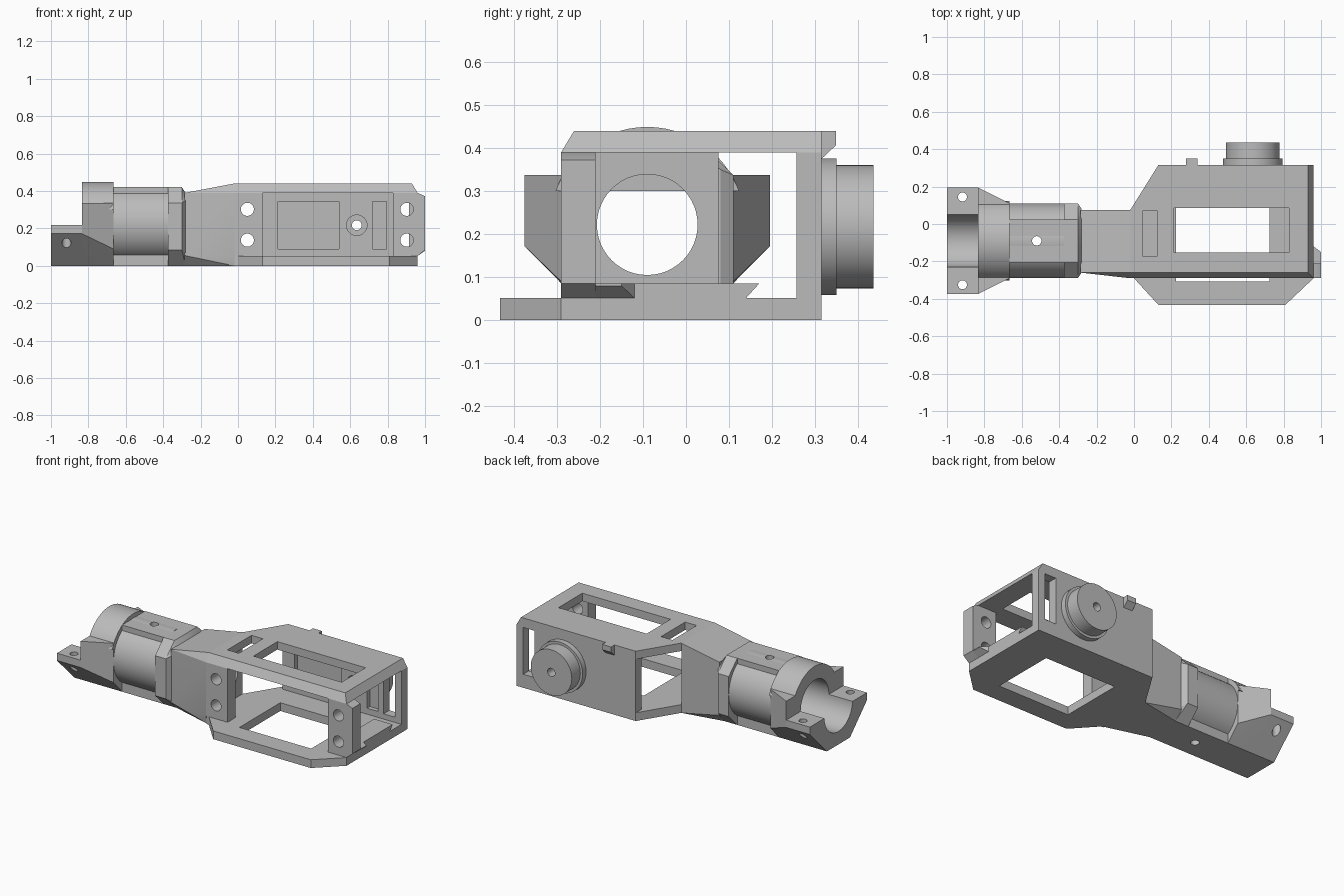
import bpy, bmesh, math
from mathutils import Matrix, Vector

if "Cube" in bpy.data.objects:
    bpy.data.objects.remove(bpy.data.objects["Cube"])

grey = bpy.data.materials.new("plain_grey")
grey.use_nodes = True
grey.diffuse_color = (0.5, 0.5, 0.5, 1)
grey.node_tree.nodes["Principled BSDF"].inputs["Base Color"].default_value = (0.5, 0.5, 0.5, 1)

CY, CZ = -0.09, 0.222          # tube axis
FLAT, HALF, TOP = 0.115, 0.2, 0.42


def finish(name, bm):
    bmesh.ops.recalc_face_normals(bm, faces=bm.faces)
    me = bpy.data.meshes.new(name)
    bm.to_mesh(me)
    bm.free()
    me.materials.append(grey)
    ob = bpy.data.objects.new(name, me)
    bpy.context.collection.objects.link(ob)
    return ob


def place(axis, a, b, h):
    return {"x": (h, a, b), "y": (a, h, b), "z": (a, b, h)}[axis]


def prism(name, outline, axis, lo, hi):
    """Extrude a 2D outline along an axis."""
    bm = bmesh.new()
    face = bm.faces.new([bm.verts.new(place(axis, a, b, lo)) for a, b in outline])
    new = bmesh.ops.extrude_face_region(bm, geom=[face])["geom"]
    step = Vector(place(axis, 0, 0, hi - lo))
    bmesh.ops.translate(bm, vec=step, verts=[v for v in new if isinstance(v, bmesh.types.BMVert)])
    return finish(name, bm)


def box(name, x0, x1, y0, y1, z0, z1):
    return prism(name, [(x0, y0), (x1, y0), (x1, y1), (x0, y1)], "z", z0, z1)


def cyl(name, axis, a, b, r, lo, hi, n=48):
    ring = [(a + r * math.cos(2 * math.pi * i / n), b + r * math.sin(2 * math.pi * i / n)) for i in range(n)]
    return prism(name, ring, axis, lo, hi)


def hull(name, *sections):
    """Loft convex (x, [(y, z)...]) sections into one solid."""
    bm = bmesh.new()
    for x, pts in sections:
        for y, z in pts:
            bm.verts.new((x, y, z))
    bmesh.ops.convex_hull(bm, input=bm.verts)
    bmesh.ops.dissolve_limit(bm, angle_limit=0.01, verts=bm.verts, edges=bm.edges)
    return finish(name, bm)


def cut(ob, *cutters):
    for c in cutters:
        c.hide_render = True
        m = ob.modifiers.new("cut", "BOOLEAN")
        m.operation, m.solver, m.object = "DIFFERENCE", "EXACT", c
    dg = bpy.context.evaluated_depsgraph_get()
    me = bpy.data.meshes.new_from_object(ob.evaluated_get(dg))
    ob.modifiers.clear()
    ob.data = me
    for c in cutters:
        bpy.data.objects.remove(c)
    return ob


def smooth(ob):
    bpy.ops.object.select_all(action="DESELECT")
    ob.select_set(True)
    bpy.context.view_layer.objects.active = ob
    bpy.ops.object.shade_smooth_by_angle(angle=math.radians(30))


def sym(half_pts):
    """Mirror (half width, z) points about the tube axis."""
    return [(CY + w, z) for w, z in half_pts] + [(CY - w, z) for w, z in reversed(half_pts)]


def bore():
    return cyl("bore", "x", CY, CZ, 0.117, -1.1, 0.01)


def wide_bore():
    return cyl("wide_bore", "x", CY, CZ, 0.14, -1.1, -0.665)


def pin_hole():
    return cyl("pin_hole", "z", -0.52, CY, 0.025, -0.1, 0.6, 24)


# clamp half shell with bolt holes
clamp = prism("clamp_lower_half", sym([(FLAT, 0), (0.285, 0.172), (0.285, 0.218)]), "x", -1, -0.835)
cut(clamp, wide_bore(), *[cyl("bolt_hole", "z", -0.917, CY + s * 0.235, 0.024, -0.1, 0.5, 24) for s in (-1, 1)])

# clamp shoulder: tapered wings and round crown
wings = hull("clamp_wings",
             (-0.835, sym([(FLAT, 0), (0.285, 0.172), (0.285, 0.337)])),
             (-0.665, sym([(FLAT, 0), (HALF, 0.09), (HALF, 0.337)])))
cut(wings, wide_bore())
crown = cyl("clamp_crown", "x", CY, CZ, 0.227, -0.835, -0.665, 64)
cut(crown, wide_bore(), box("crown_trim", -0.9, -0.6, -0.5, 0.4, -0.1, 0.3))

# tube sleeve with flat strips above and below
sleeve = cyl("tube_sleeve", "x", CY, CZ, HALF, -0.665, -0.375, 64)
cut(sleeve, bore(), pin_hole())
strip = box("sleeve_flats", -0.665, -0.375, CY - FLAT, CY + FLAT, 0, TOP)
cut(strip, bore(), pin_hole())

# octagonal collar with a bevelled inner end
octagon = sym([(FLAT, 0), (HALF, 0.085), (HALF, 0.337), (FLAT, TOP)])
collar = hull("collar", (-0.375, octagon), (-0.3, octagon),
              (-0.28, sym([(FLAT, 0.0), (0.17, 0.07), (0.17, 0.35), (FLAT, 0.39)])))
cut(collar, bore())

# neck widening into the frame
neck = hull("neck",
            (-0.285, [(-0.26, 0.055), (-0.205, 0), (0.025, 0), (0.075, 0.055), (0.075, 0.39), (-0.26, 0.39)]),
            (-0.02, [(-0.29, 0.05), (-0.28, 0), (0.075, 0), (0.075, 0.44), (-0.26, 0.44), (-0.29, 0.39)]))
cut(neck, bore())

# base plate with its front apron and window
base = prism("base_plate", [(-0.02, -0.285), (0, -0.29), (0.13, -0.432), (0.81, -0.432), (0.96, -0.29),
                            (0.96, 0.315), (0.13, 0.315), (-0.02, 0.075)], "z", 0, 0.052)
cut(base, box("base_window", 0.225, 0.725, -0.307, 0.1, -0.1, 0.2))

# top plate with sloped front and end edges, and two windows
top = prism("top_plate", [(-0.02, -0.29), (0.96, -0.29), (0.96, 0.315), (0.13, 0.315), (-0.02, 0.075)],
            "z", 0.39, 0.44)
for v in top.data.vertices:
    if v.co.z > 0.43:
        if v.co.y < -0.28:
            v.co.y += 0.03
        if v.co.x > 0.95:
            v.co.x -= 0.03
cut(top, box("top_window", 0.215, 0.83, -0.153, 0.085, 0.3, 0.5),
    box("top_slot", 0.045, 0.125, -0.17, 0.07, 0.3, 0.5))

# front posts with screw holes
posts = [box("front_post_neck", -0.02, 0.13, -0.29, -0.21, 0.052, 0.39),
         prism("front_post_end", [(0.83, 0.052), (0.96, 0.052), (1, 0.085), (1, 0.372), (0.96, 0.39), (0.83, 0.39)],
               "y", -0.29, -0.21)]
for post, x in zip(posts, (0.05, 0.903)):
    cut(post, *[cyl("screw_hole", "y", x, z, 0.035, -0.4, -0.1, 32) for z in (0.137, 0.302)])

# low ledge at the open end, and its overhanging lip
ledge = prism("end_ledge", [(-0.21, 0.052), (0.14, 0.052), (0.17, 0.085), (-0.21, 0.085)], "x", 0.83, 0.96)
lip = hull("end_lip", (0.96, [(-0.21, 0.052), (-0.12, 0.052), (-0.12, 0.085), (-0.21, 0.085)]),
           (1, [(-0.21, 0.08), (-0.15, 0.08), (-0.15, 0.085), (-0.21, 0.085)]))


def shaft():
    return cyl("shaft_hole", "y", 0.635, 0.217, 0.026, 0.1, 0.6, 24)


# back wall with end window, shallow pockets and counterbore
wall = box("back_wall", 0.13, 0.96, 0.257, 0.315, 0.052, 0.39)
cut(wall, box("end_window", 0.835, 0.915, 0.2, 0.4, 0.085, 0.38),
    box("wide_pocket", 0.215, 0.54, 0.2, 0.285, 0.09, 0.345),
    box("narrow_pocket", 0.72, 0.795, 0.2, 0.285, 0.09, 0.345),
    cyl("counterbore", "y", 0.635, 0.217, 0.055, 0.2, 0.3, 32), shaft())

# round pivot boss
flange = cut(cyl("pivot_flange", "y", 0.635, 0.217, 0.159, 0.315, 0.35, 64), shaft())
boss = cut(cyl("pivot_boss", "y", 0.635, 0.217, 0.143, 0.35, 0.435, 64), shaft())

# small stop tab on the back edge
tab = prism("stop_tab", [(0.315, 0.375), (0.349, 0.407), (0.349, 0.44), (0.315, 0.44)], "x", 0.278, 0.34)

for ob in [clamp, wings, crown, sleeve, strip, collar, neck, wall, flange, boss] + posts:
    smooth(ob)
